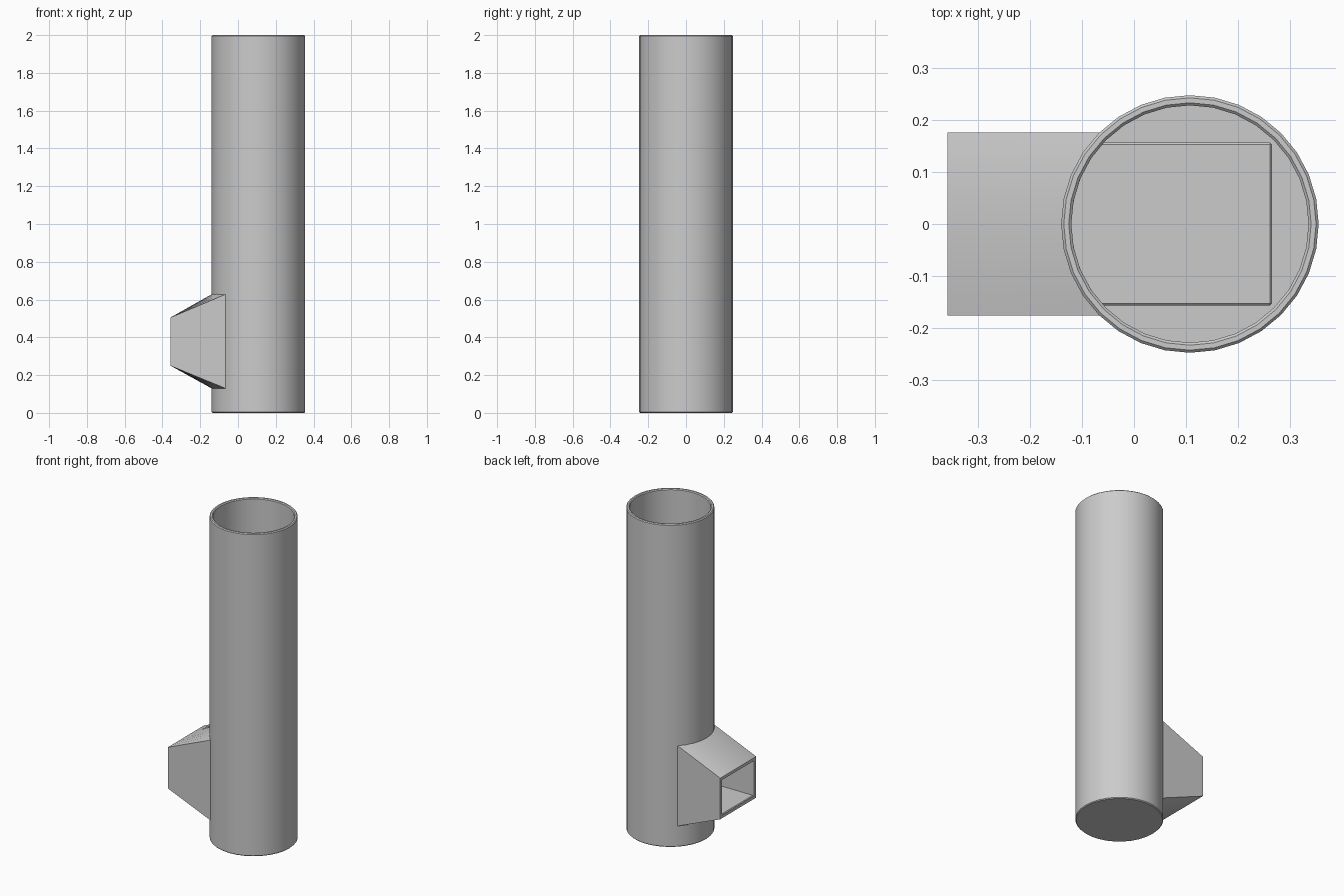
import bpy, bmesh, math

if "Cube" in bpy.data.objects:
    bpy.data.objects.remove(bpy.data.objects["Cube"])

CX, R, RI = 0.1075, 0.2475, 0.228      # tube centre, outer and inner radius
HY, HYI = 0.176, 0.157                 # chute half widths, outer and inner

steel = bpy.data.materials.new("steel_grey")
steel.diffuse_color = (0.6, 0.6, 0.6, 1)
steel.use_nodes = True
steel.node_tree.nodes["Principled BSDF"].inputs["Base Color"].default_value = steel.diffuse_color


def make(name, bm):
    bmesh.ops.recalc_face_normals(bm, faces=bm.faces[:])
    me = bpy.data.meshes.new(name)
    bm.to_mesh(me)
    bm.free()
    me.materials.append(steel)
    ob = bpy.data.objects.new(name, me)
    bpy.context.collection.objects.link(ob)
    return ob


def select(ob):
    bpy.ops.object.select_all(action='DESELECT')
    ob.select_set(True)
    bpy.context.view_layer.objects.active = ob


def strip(bm, a, b):
    n = len(a)
    for i in range(n):
        j = (i + 1) % n
        bm.faces.new((a[i], a[j], b[j], b[i]))


def box(name, x0, x1, hy, z0, z1):
    bm = bmesh.new()
    bmesh.ops.create_cube(bm, size=1)
    for v in bm.verts:
        v.co.x = x0 if v.co.x < 0 else x1
        v.co.y *= 2 * hy
        v.co.z = z0 if v.co.z < 0 else z1
    return make(name, bm)


# Tall tube: lathed wall with chamfered rims and a closed bottom
bm = bmesh.new()
B = 0.005
profile = [(R - B, 0), (R, B), (R, 2 - B), (R - B, 2), (RI + B, 2), (RI, 2 - B), (RI, 0.02)]
N = 32
rings = [[bm.verts.new((CX + r * math.cos(2 * math.pi * i / N),
                        r * math.sin(2 * math.pi * i / N), z)) for i in range(N)]
         for r, z in profile]
for a, b in zip(rings, rings[1:]):
    strip(bm, a, b)
bm.faces.new(rings[0])
bm.faces.new(rings[-1])
tube = make("tube", bm)

# Opening where the feed chute enters the tube
cutter = box("opening_cutter", -0.25, 0.0, HYI, 0.15, 0.61)
cutter.hide_render = True
select(tube)
mod = tube.modifiers.new("opening", 'BOOLEAN')
mod.operation, mod.solver, mod.object = 'DIFFERENCE', 'EXACT', cutter
bpy.ops.object.modifier_apply(modifier="opening")
bpy.data.objects.remove(cutter)
select(tube)
bpy.ops.object.shade_smooth_by_angle(angle=math.radians(30))


# Feed chute: hollow, flaring from a rectangular mouth to the tube's curve
def chute_ring(bm, hy, z0, z1, radius=None, steps=10):
    ys = [hy * (2 * i / steps - 1) for i in range(steps + 1)]
    pts = [(y, z0) for y in ys] + [(y, z1) for y in reversed(ys)]
    return [bm.verts.new((CX - math.sqrt(radius ** 2 - y * y) if radius else -0.358, y, z))
            for y, z in pts]


bm = bmesh.new()
loops = [chute_ring(bm, HY, 0.25, 0.505),
         chute_ring(bm, HY, 0.128, 0.63, R - 0.004),
         chute_ring(bm, HYI, 0.15, 0.61, RI),
         chute_ring(bm, HYI, 0.268, 0.487)]
for k in range(4):
    strip(bm, loops[k], loops[(k + 1) % 4])
chute = make("feed_chute", bm)
select(chute)
bpy.ops.object.shade_smooth_by_angle(angle=math.radians(30))

# Flat shelf running from the mouth into the tube
shelf = box("fuel_shelf", -0.354, 0.265, HYI, 0.252, 0.271)
bev = shelf.modifiers.new("edge", 'BEVEL')
bev.width, bev.segments = 0.004, 1
